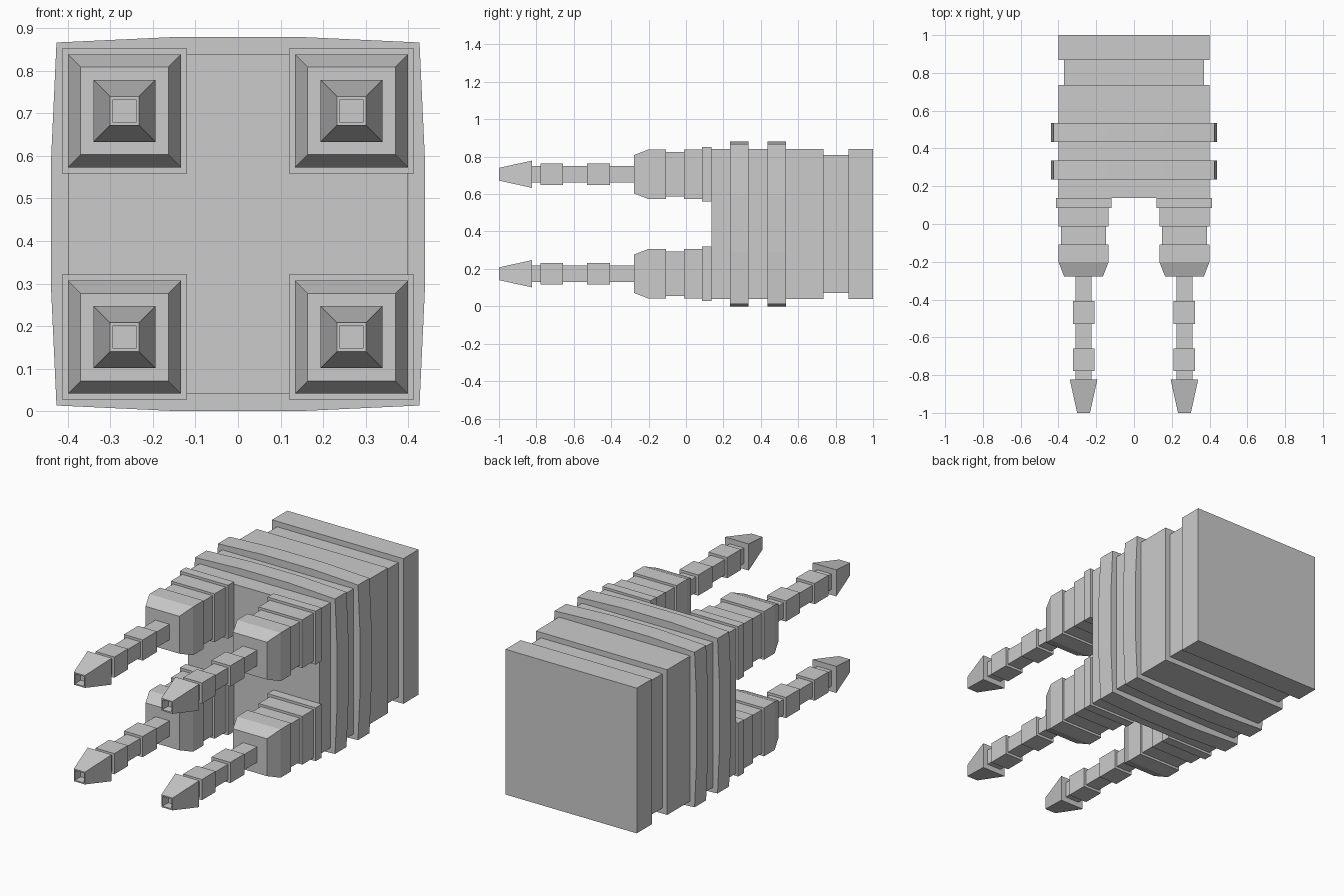
import bpy
import bmesh

if "Cube" in bpy.data.objects:
    bpy.data.objects.remove(bpy.data.objects["Cube"])

MID_Z = 0.44


def finish(name, bm):
    bmesh.ops.recalc_face_normals(bm, faces=bm.faces)
    mesh = bpy.data.meshes.new(name)
    bm.to_mesh(mesh)
    bm.free()
    ob = bpy.data.objects.new(name, mesh)
    bpy.context.collection.objects.link(ob)
    return ob


def loft(name, sections, cx=0.0, cz=MID_Z):
    """Skin outlines [(y, [(x, z), ...]), ...] along y and cap both ends."""
    bm = bmesh.new()
    rings = [[bm.verts.new((cx + x, y, cz + z)) for x, z in pts] for y, pts in sections]
    n = len(rings[0])
    for a, b in zip(rings, rings[1:]):
        for i in range(n):
            j = (i + 1) % n
            bm.faces.new((a[i], a[j], b[j], b[i]))
    bm.faces.new(rings[0])
    bm.faces.new(rings[-1][::-1])
    return finish(name, bm)


def square(h):
    return [(-h, -h), (h, -h), (h, h), (-h, h)]


def square_loft(name, profile, cx=0.0, cz=MID_Z):
    return loft(name, [(y, square(h)) for y, h in profile], cx, cz)


# Main block with a recessed groove near the back
square_loft("main_block", [(0.137, 0.40), (0.735, 0.40), (0.735, 0.37),
                           (0.868, 0.37), (0.868, 0.40), (1.0, 0.40)])

# Two slightly bulging bands around the block
quarter = [(-0.147, -0.44), (0.147, -0.44), (0.427, -0.427)]
outline = []
for _ in range(4):
    outline += quarter
    quarter = [(-z, x) for x, z in quarter]
for i, y in enumerate((0.235, 0.435)):
    loft(f"band_{i + 1}", [(y, outline), (y + 0.1, outline)])

# Stepped housing and prong profiles: (y, half width)
housing = [(-0.277, 0.103), (-0.2, 0.133), (-0.108, 0.133), (-0.108, 0.12),
           (-0.012, 0.12), (-0.012, 0.133), (0.085, 0.133), (0.085, 0.147),
           (0.137, 0.147)]
rod = [(-0.825, 0.043), (-0.777, 0.043), (-0.777, 0.057), (-0.658, 0.057),
       (-0.658, 0.043), (-0.53, 0.043), (-0.53, 0.057), (-0.407, 0.057),
       (-0.407, 0.043), (-0.277, 0.043)]
# Tapered tip starts inside its hollow mouth
tip = [(-0.95, 0.027), (-1.0, 0.027), (-1.0, 0.034), (-0.823, 0.073)]

# Four arms, mirrored left/right and top/bottom
for sx, side in ((-1, "left"), (1, "right")):
    for sz, level in ((-1, "lower"), (1, "upper")):
        cx, cz = sx * 0.267, MID_Z + sz * 0.266
        for part, profile in (("housing", housing), ("rod", rod), ("tip", tip)):
            square_loft(f"{level}_{side}_{part}", profile, cx, cz)
